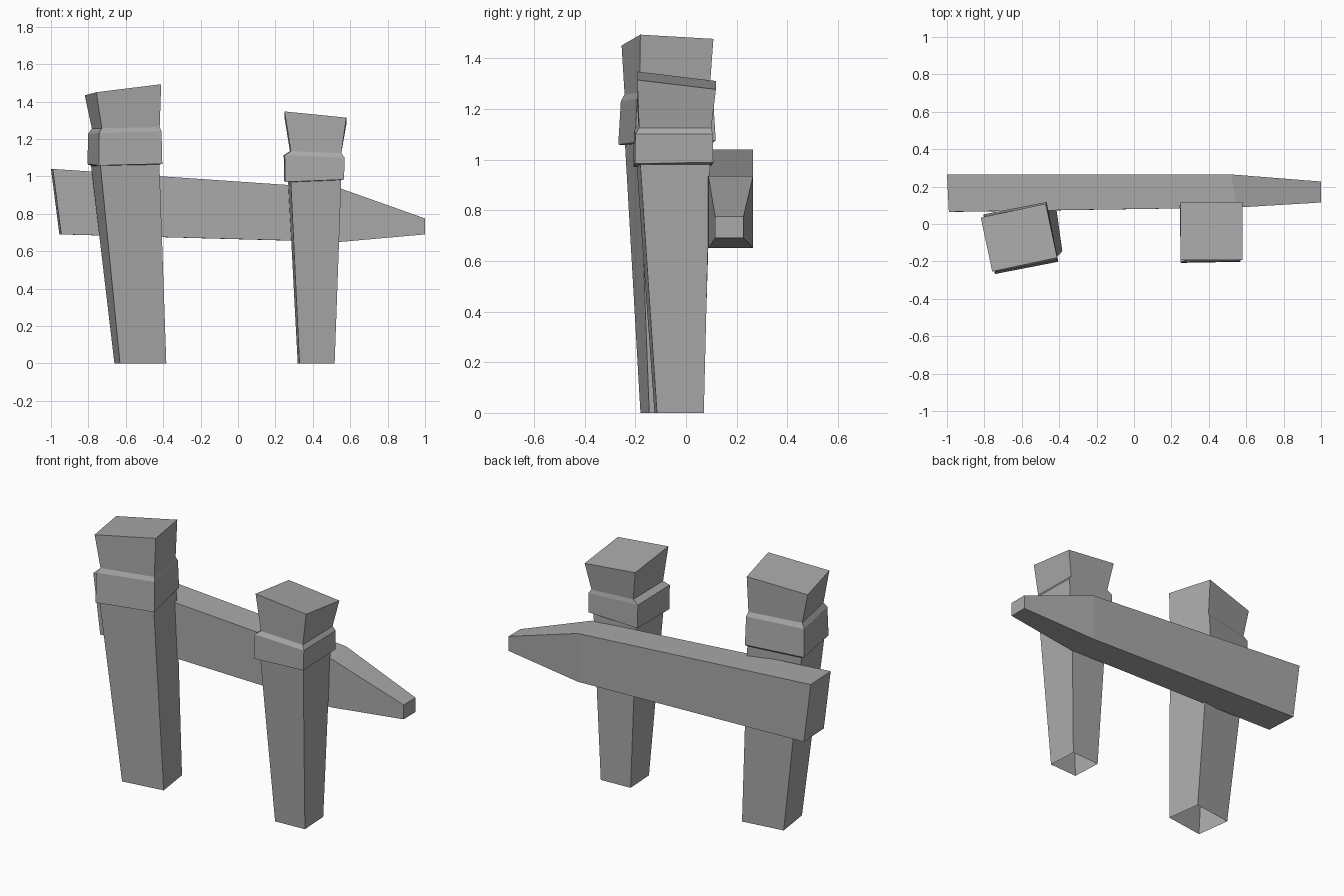
import bpy, bmesh
from math import radians, cos, sin

default = bpy.data.objects.get("Cube")
if default:
    bpy.data.objects.remove(default, do_unlink=True)

STONE = (0.4, 0.4, 0.4, 1)
stone = bpy.data.materials.new("grey stone")
stone.use_nodes = True
stone.diffuse_color = STONE
bsdf = stone.node_tree.nodes["Principled BSDF"]
bsdf.inputs["Base Color"].default_value = STONE
bsdf.inputs["Roughness"].default_value = 0.9


def loft(name, rings, cap_start=True):
    """Skin a stack of four-cornered rings with flat faces."""
    bm = bmesh.new()
    loops = [[bm.verts.new(p) for p in ring] for ring in rings]
    for low, high in zip(loops, loops[1:]):
        for i in range(4):
            j = (i + 1) % 4
            bm.faces.new((low[i], low[j], high[j], high[i]))
    bm.faces.new(loops[-1])
    if cap_start:
        bm.faces.new(reversed(loops[0]))
    bmesh.ops.recalc_face_normals(bm, faces=bm.faces)
    mesh = bpy.data.meshes.new(name)
    bm.to_mesh(mesh)
    bm.free()
    mesh.materials.append(stone)
    obj = bpy.data.objects.new(name, mesh)
    bpy.context.collection.objects.link(obj)
    return obj


def slab(x, y, z, width, depth, turn=0, slope_x=0, slope_y=0):
    """Corners of a turned, tilted rectangle."""
    c, s = cos(radians(turn)), sin(radians(turn))
    ring = []
    for sx, sy in ((-1, -1), (1, -1), (1, 1), (-1, 1)):
        u, v = sx * width / 2, sy * depth / 2
        dx, dy = u * c - v * s, u * s + v * c
        ring.append((x + dx, y + dy, z + dx * slope_x + dy * slope_y))
    return ring


def section(front_x, back_x, front, back, bottom, top, lean=0):
    """Beam cross-section; lean shifts the lower edge along the beam."""
    return [(front_x + lean, front, bottom), (back_x + lean, back, bottom),
            (back_x, back, top), (front_x, front, top)]


# Tall post: tapered shaft, collar band, flared head; open underneath
loft("tall_post", [
    slab(-0.522, -0.056, 0, 0.25, 0.215, 8),
    slab(-0.603, -0.07, 1.06, 0.32, 0.29, 10, 0.02),
    slab(-0.605, -0.075, 1.067, 0.345, 0.325, 11, 0.02, 0.03),
    slab(-0.605, -0.075, 1.235, 0.34, 0.305, 11, 0.03),
    slab(-0.6, -0.075, 1.26, 0.315, 0.28, 11, 0.02),
    slab(-0.615, -0.073, 1.463, 0.355, 0.295, 12, 0.13, -0.03),
], cap_start=False)

# Short post
loft("short_post", [
    slab(0.418, -0.027, 0, 0.188, 0.185, 3),
    slab(0.41, -0.05, 0.975, 0.27, 0.275, 3, 0.04),
    slab(0.407, -0.05, 0.98, 0.315, 0.31, 1, 0.04, 0.02),
    slab(0.407, -0.05, 1.107, 0.32, 0.305, 1, -0.04),
    slab(0.415, -0.045, 1.13, 0.27, 0.285, 1, -0.04),
    slab(0.414, -0.037, 1.312, 0.33, 0.31, 0, -0.1, -0.12),
], cap_start=False)

# Leaning rail with a pointed end
loft("rail", [
    section(-0.99, -1, 0.065, 0.265, 0.69, 1.04, 0.045),
    section(0.55, 0.52, 0.088, 0.265, 0.65, 0.935),
    section(1, 1, 0.115, 0.227, 0.69, 0.775),
])
